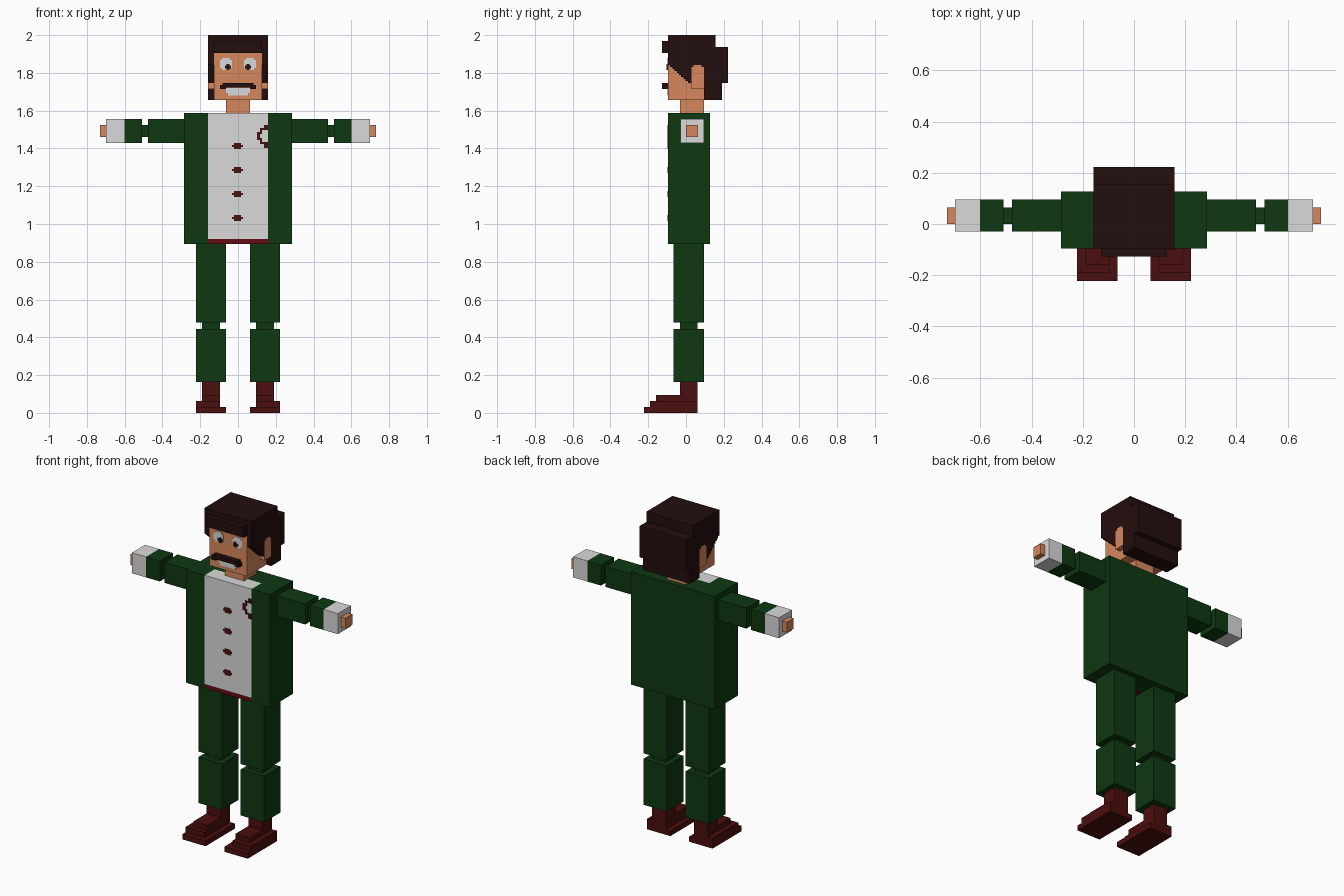
import bpy, bmesh


def material(name, rgb):
    m = bpy.data.materials.new(name)
    lin = [c / 255 / 12.92 if c < 10 else ((c / 255 + 0.055) / 1.055) ** 2.4 for c in rgb]
    m.diffuse_color = (*lin, 1)
    return m


GREEN = material("suit_green", (14, 56, 17))
WHITE = material("shirt_white", (218, 218, 218))
SKIN = material("skin", (214, 135, 93))
HAIR = material("hair_brown", (36, 14, 14))
SHOE = material("shoe_red", (75, 14, 14))
BELT = material("belt_red", (98, 12, 19))


def prism(name, pts, axis, lo, hi, mat):
    """Extrude a 2D outline along an axis from lo to hi."""
    def place(a, b, t):
        return {"x": (t, a, b), "y": (a, t, b), "z": (a, b, t)}[axis]
    bm = bmesh.new()
    low = [bm.verts.new(place(a, b, lo)) for a, b in pts]
    high = [bm.verts.new(place(a, b, hi)) for a, b in pts]
    bm.faces.new(low)
    bm.faces.new(high)
    n = len(pts)
    for i in range(n):
        j = (i + 1) % n
        bm.faces.new((low[i], low[j], high[j], high[i]))
    bmesh.ops.recalc_face_normals(bm, faces=bm.faces)
    me = bpy.data.meshes.new(name)
    bm.to_mesh(me)
    bm.free()
    me.materials.append(mat)
    ob = bpy.data.objects.new(name, me)
    bpy.context.collection.objects.link(ob)
    return ob


def box(name, x, y, z, mat):
    return prism(name, [(x[0], y[0]), (x[1], y[0]), (x[1], y[1]), (x[0], y[1])],
                 "z", z[0], z[1], mat)


def both(name, x, y, z, mat):
    """A box on the left and on the right."""
    box(name + "_left", x, y, z, mat)
    box(name + "_right", (-x[1], -x[0]), y, z, mat)


def cross(cx, cz, w, h, s):
    """Outline of a rectangle with square notches s cut from its corners."""
    q = [(w, h - s), (w - s, h - s), (w - s, h)]
    pts = q + [(-a, b) for a, b in reversed(q)]
    pts += [(-a, -b) for a, b in q] + [(a, -b) for a, b in reversed(q)]
    return [(cx + a, cz + b) for a, b in pts]


# Legs and shoes
LEG_X, INNER_X, INNER_Y = (0.064, 0.222), (0.095, 0.19), (-0.033, 0.06)
both("thigh", LEG_X, (-0.065, 0.094), (0.478, 0.895), GREEN)
both("knee", INNER_X, INNER_Y, (0.445, 0.478), GREEN)
both("shin", LEG_X, (-0.065, 0.094), (0.163, 0.445), GREEN)
both("ankle", INNER_X, INNER_Y, (0.095, 0.163), SHOE)
both("shoe_sole", LEG_X, (-0.222, 0.06), (0, 0.032), SHOE)
both("shoe_middle", (0.095, 0.222), (-0.19, 0.06), (0.032, 0.064), SHOE)
both("shoe_top", INNER_X, (-0.16, 0.06), (0.064, 0.095), SHOE)

# Jacket wrapped around the shirt and belt
F = -0.096
prism("jacket", [(-0.285, F), (-0.159, F), (-0.159, 0.0), (0.159, 0.0), (0.159, F),
                 (0.285, F), (0.285, 0.126), (-0.285, 0.126)], "z", 0.895, 1.587, GREEN)
box("shirt", (-0.159, 0.159), (F, 0.0), (0.921, 1.587), WHITE)
box("belt", (-0.159, 0.159), (F, 0.0), (0.895, 0.921), BELT)

# Buttons and chest trim
for i in range(4):
    prism(f"button_{i + 1}", cross(-0.003, 1.032 + 0.127 * i, 0.03, 0.016, 0.0106),
          "y", F - 0.003, F + 0.003, SHOE)
prism("chest_trim", [(0.159, 1.525), (0.138, 1.525), (0.138, 1.508), (0.117, 1.508),
                     (0.117, 1.487), (0.1, 1.487), (0.1, 1.445), (0.117, 1.445),
                     (0.117, 1.424), (0.138, 1.424), (0.138, 1.403), (0.159, 1.403),
                     (0.159, 1.434), (0.128, 1.434), (0.128, 1.455), (0.117, 1.455),
                     (0.117, 1.477), (0.128, 1.477), (0.128, 1.498), (0.159, 1.498)],
      "y", F - 0.003, F + 0.003, SHOE)

# Arms
ARM_Y, ARM_Z = (-0.03, 0.096), (1.43, 1.556)
both("upper_arm", (0.285, 0.477), ARM_Y, ARM_Z, GREEN)
both("elbow", (0.477, 0.509), (0.0, 0.064), (1.461, 1.525), GREEN)
both("forearm", (0.509, 0.602), ARM_Y, ARM_Z, GREEN)
both("cuff", (0.602, 0.698), ARM_Y, ARM_Z, WHITE)
both("hand", (0.698, 0.73), (0.0, 0.064), (1.461, 1.525), SKIN)

# Neck, head and ears
box("neck", (-0.064, 0.064), (-0.033, 0.094), (1.587, 1.656), SKIN)
box("head", (-0.127, 0.127), (F, 0.094), (1.656, 1.905), SKIN)
both("ear", (0.127, 0.159), (0.03, 0.094), (1.714, 1.83), SKIN)
both("ear_top", (0.127, 0.159), (0.041, 0.083), (1.83, 1.842), SKIN)

# Hair: a centre profile with fringe, and side profiles with a stepped front edge
back = [(0.094, 1.656), (0.19, 1.656), (0.19, 1.746), (0.222, 1.746),
        (0.222, 1.937), (0.157, 1.937), (0.157, 2.0), (F, 2.0)]
prism("hair_centre", back + [(F, 1.968), (-0.127, 1.968), (-0.127, 1.905), (0.094, 1.905)],
      "x", -0.127, 0.127, HAIR)
steps = []
for i in range(10):
    y, z = F + 0.0118 * i, 1.842 - 0.0107 * i
    steps += [(y, z), (y + 0.0118, z)]
around_ear = [(0.03, 1.746), (0.03, 1.83), (0.041, 1.83), (0.041, 1.842),
              (0.083, 1.842), (0.083, 1.83), (0.094, 1.83)]
side = back + steps + around_ear
prism("hair_left", side, "x", 0.127, 0.159, HAIR)
prism("hair_right", side, "x", -0.159, -0.127, HAIR)

# Eyes, moustache and mouth
for s, label in ((1, "left"), (-1, "right")):
    prism("eye_" + label, cross(s * 0.064, 1.848, 0.032, 0.032, 0.0106),
          "y", F - 0.003, F + 0.002, WHITE)
    prism("pupil_" + label, cross(s * 0.052, 1.832, 0.016, 0.016, 0.008),
          "y", F - 0.006, F, HAIR)
prism("moustache", [(-0.096, 1.714), (-0.064, 1.714), (-0.064, 1.722), (0.064, 1.722),
                    (0.064, 1.714), (0.096, 1.714), (0.096, 1.736), (0.083, 1.736),
                    (0.083, 1.747), (-0.083, 1.747), (-0.083, 1.736), (-0.096, 1.736)],
      "y", -0.127, F, HAIR)
prism("mouth", [(-0.064, 1.72), (-0.064, 1.693), (-0.052, 1.693), (-0.052, 1.68),
                (0.052, 1.68), (0.052, 1.693), (0.064, 1.693), (0.064, 1.72)],
      "y", F - 0.003, F + 0.002, WHITE)
